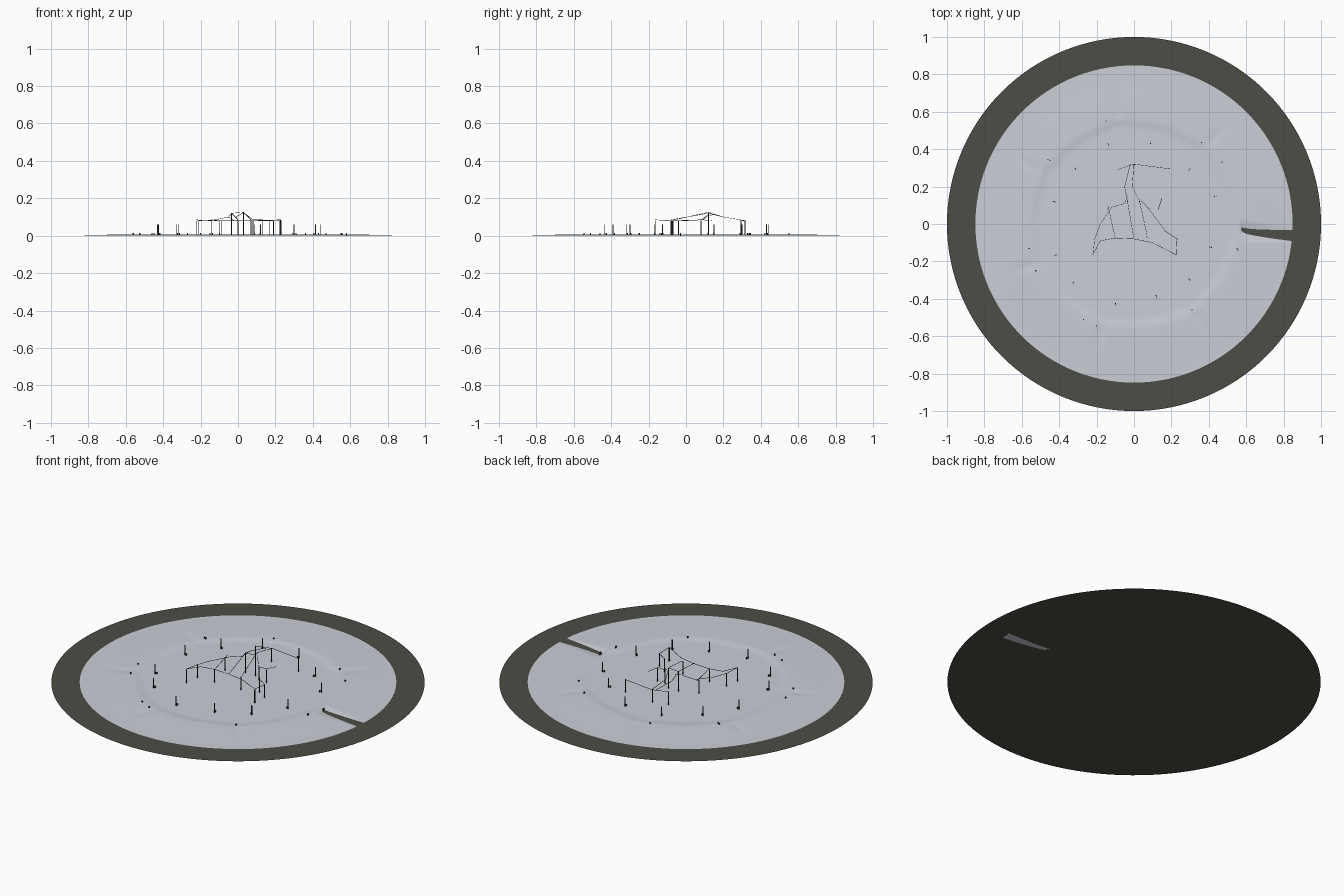
import bpy, bmesh, math
from mathutils import Vector

if "Cube" in bpy.data.objects:
    bpy.data.objects.remove(bpy.data.objects["Cube"])


def material(name, rgb):
    m = bpy.data.materials.new(name)
    m.diffuse_color = (*rgb, 1)
    m.use_nodes = True
    m.node_tree.nodes["Principled BSDF"].inputs["Base Color"].default_value = m.diffuse_color
    return m


DARK = material("dark earth", (0.075, 0.075, 0.062))
PALE = material("pale ground", (0.60, 0.62, 0.68))
BLACK = material("dark timber", (0.02, 0.02, 0.02))


def finish(bm, name, mat, smooth=False):
    me = bpy.data.meshes.new(name)
    bm.to_mesh(me)
    bm.free()
    me.materials.append(mat)
    ob = bpy.data.objects.new(name, me)
    bpy.context.collection.objects.link(ob)
    if smooth:
        for p in me.polygons:
            p.use_smooth = True
    return ob


# Dark base disc
DISC_Z = 0.001
bm = bmesh.new()
bmesh.ops.create_circle(bm, cap_ends=True, segments=128, radius=1)
bmesh.ops.translate(bm, verts=bm.verts, vec=(0, 0, DISC_Z))
finish(bm, "base_disc", DARK)


# Pale ground: shallow basin, raised rim, seven radial creases, one sunken path
def step(a, b, x):
    t = max(0, min(1, (x - a) / (b - a)))
    return t * t * (3 - 2 * t)


def ground(x, y):
    r, a = math.hypot(x, y), math.degrees(math.atan2(y, x))
    off = (a + 4 + 25.714) % 51.4286 - 25.714          # degrees from nearest crease
    crease = math.exp(-(off / 2.5) ** 2)
    rim = 0.562 + 0.018 * math.exp(-(off / 6) ** 2)
    z = 0.003 + 0.0045 * step(rim - 0.06, rim, r)
    z -= 0.0053 * step(rim, 0.85, r)
    z -= 0.0028 * crease * step(rim - 0.03, rim + 0.02, r) * (1 - step(0.6, 0.78, r))
    if x > 0.57 and abs(y) < 0.2:                      # sunken path
        t = (x - 0.58) / 0.27
        centre = -0.028 - 0.034 * math.sqrt(max(t, 0))
        half = min(0.013 + 0.017 * t, (x - 0.57) * 1.5)
        z = min(z, max(0, DISC_Z + (abs(y - centre) - half) * 0.15))
    return z


N = 504
radii = [0.1, 0.2, 0.3, 0.4, 0.46] + [0.48 + 0.0074 * i for i in range(51)]
radii[-1] = 0.848
bm = bmesh.new()
rings = []
for r in radii:
    ring = []
    for i in range(N):
        a = 2 * math.pi * i / N
        x, y = r * math.cos(a), r * math.sin(a)
        ring.append(bm.verts.new((x, y, ground(x, y))))
    rings.append(ring)
bm.faces.new(rings[0])
for lo, hi in zip(rings, rings[1:]):
    for i in range(N):
        j = (i + 1) % N
        bm.faces.new((lo[i], hi[i], hi[j], lo[j]))
finish(bm, "ground", PALE, True)


# Thin square bars between two points
def bar(bm, a, b, w):
    a, b = Vector(a), Vector(b)
    d = b - a
    v = bmesh.ops.create_cube(bm, size=1)["verts"]
    bmesh.ops.scale(bm, verts=v, vec=(w, w, d.length))
    bmesh.ops.rotate(bm, verts=v, matrix=d.to_track_quat('Z', 'Y').to_matrix())
    bmesh.ops.translate(bm, verts=v, vec=(a + b) / 2)


def posts(name, spots, height, w):
    bm = bmesh.new()
    for x, y in spots:
        bar(bm, (x, y, ground(x, y) - 0.001), (x, y, height), w)
    finish(bm, name, BLACK)


# Inner circle of poles with a low block at each foot
poles = [(-.43, .12), (-.32, .30), (-.14, .43), (.09, .44), (.30, .295), (.44, .15),
         (.415, -.125), (.30, -.30), (.12, -.39), (-.10, -.435), (-.33, -.32), (-.425, -.17)]
posts("circle_pole", poles, 0.06, 0.004)
posts("pole_foot", [(x * .98, y * .98) for x, y in poles], 0.014, 0.006)

# Short stakes in pairs on the rim beside each crease
stakes = [(-.15, .55), (-.46, .345), (-.45, .34), (-.56, -.13), (-.525, -.25), (-.27, -.51),
          (-.20, -.545), (.31, -.46), (.55, -.13), (.555, -.14), (.58, -.03), (.47, .33), (.36, .435)]
posts("rim_stake", stakes, 0.015, 0.006)

# Central frame: thin roof rails carried by tall posts
rails = [
    [(-.22, -.165, .085), (-.21, -.08, .08), (-.18, 0, .08), (-.12, .09, .085), (-.05, .11, .10), (-.035, .15, .115)],
    [(.225, -.165, .085), (.23, -.08, .08), (.17, -.04, .08), (.08, .08, .085), (.035, .13, .12)],
    [(-.22, -.165, .085), (-.18, -.09, .08), (-.1, -.075, .08), (0, -.08, .08), (.1, -.1, .08), (.225, -.165, .085)],
    [(-.09, .29, .08), (0, .32, .08), (.19, .295, .08)],
    [(-.02, .32, .08), (-.05, .2, .10), (-.035, .12, .12), (0, -.08, .085)],
    [(0, .32, .08), (-.01, .2, .10), (.03, .12, .125), (.07, -.06, .085)],
    [(-.035, .12, .12), (.03, .12, .125)],
    [(.15, .14, .08), (.13, .08, .085), (.08, .08, .085)],
    [(-.14, .10, .085), (-.10, -.075, .08)],
]
bm = bmesh.new()
for path in rails:
    for a, b in zip(path, path[1:]):
        bar(bm, a, b, 0.0018)
finish(bm, "roof_rail", BLACK)

posts("frame_post", [(-.22, -.165), (-.21, -.08), (-.14, .08), (-.10, -.075), (-.09, .29), (.08, .08),
                     (.13, .08), (.07, -.07), (.17, -.04), (.225, -.165), (.23, -.08), (.19, .295), (0, .315)], 0.082, 0.004)
posts("centre_mast", [(-.035, .12), (.03, .12)], 0.122, 0.004)
